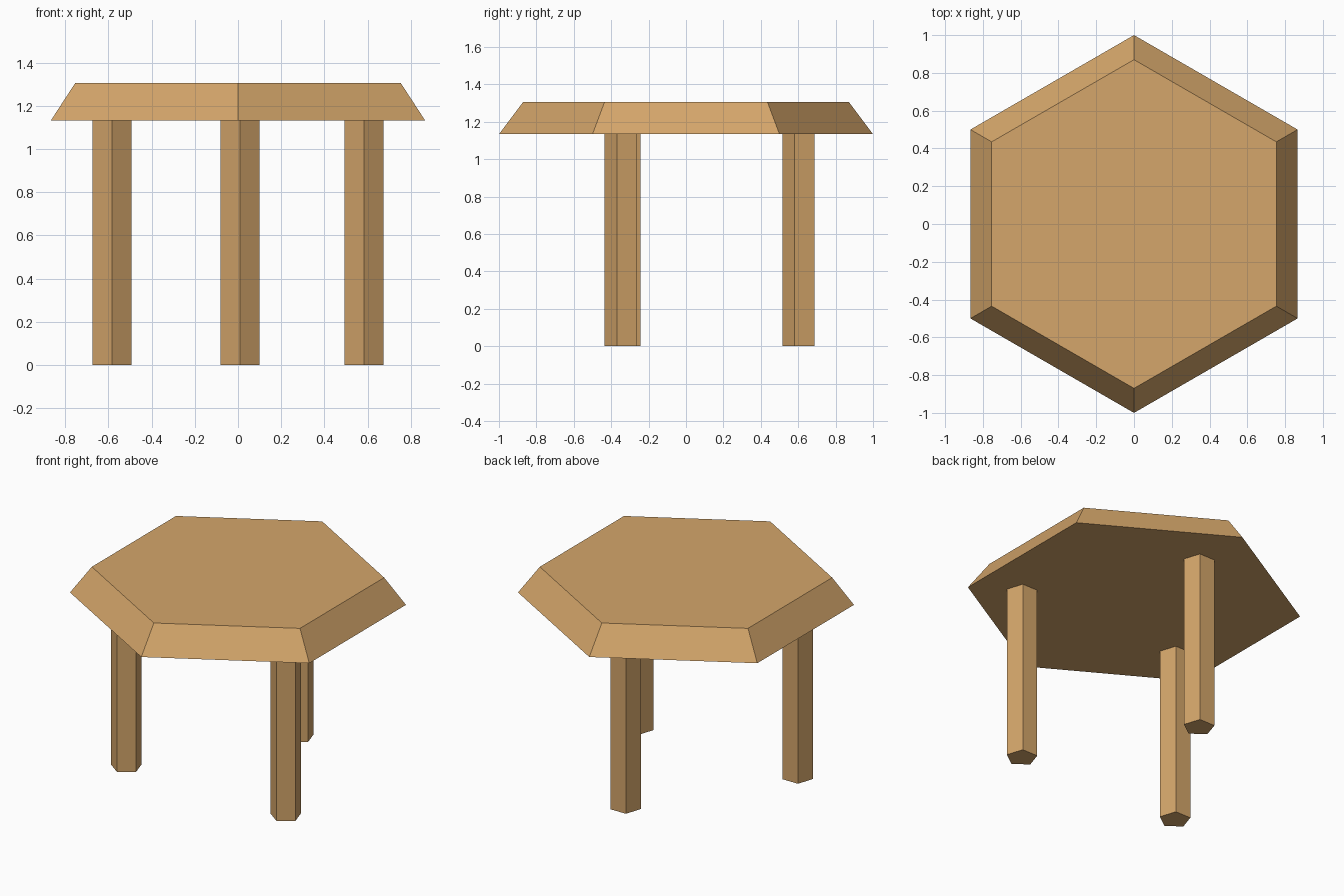
import bpy
from math import radians

if "Cube" in bpy.data.objects:
    bpy.data.objects.remove(bpy.data.objects["Cube"])

wood = bpy.data.materials.new("tan wood")
wood.diffuse_color = (0.66, 0.38, 0.145, 1)
wood.use_nodes = True
wood.node_tree.nodes["Principled BSDF"].inputs["Base Color"].default_value = wood.diffuse_color


def prism(name, sides, r_low, r_high, z_low, z_high, x=0, y=0, corner=-90):
    """Straight or tapered prism with one corner pointing along the given angle."""
    bpy.ops.mesh.primitive_cone_add(
        vertices=sides, radius1=r_low, radius2=r_high, depth=z_high - z_low,
        location=(x, y, (z_low + z_high) / 2))
    obj = bpy.context.object
    obj.name = name
    obj.rotation_euler.z = radians(corner - 90)  # first cone corner sits on +y
    bpy.ops.object.transform_apply(location=False, rotation=True, scale=False)
    obj.data.materials.append(wood)
    return obj


TOP_BASE = 1.133

# Hexagonal top with bevelled sides
prism("tabletop", 6, 1.0, 0.87, TOP_BASE, 1.306)

# Three five-sided legs
for name, x, y in (("back_leg", 0.01, 0.61),
                   ("front_left_leg", -0.584, -0.32),
                   ("front_right_leg", 0.584, -0.34)):
    prism(name, 5, 0.095, 0.095, 0, TOP_BASE, x, y)
